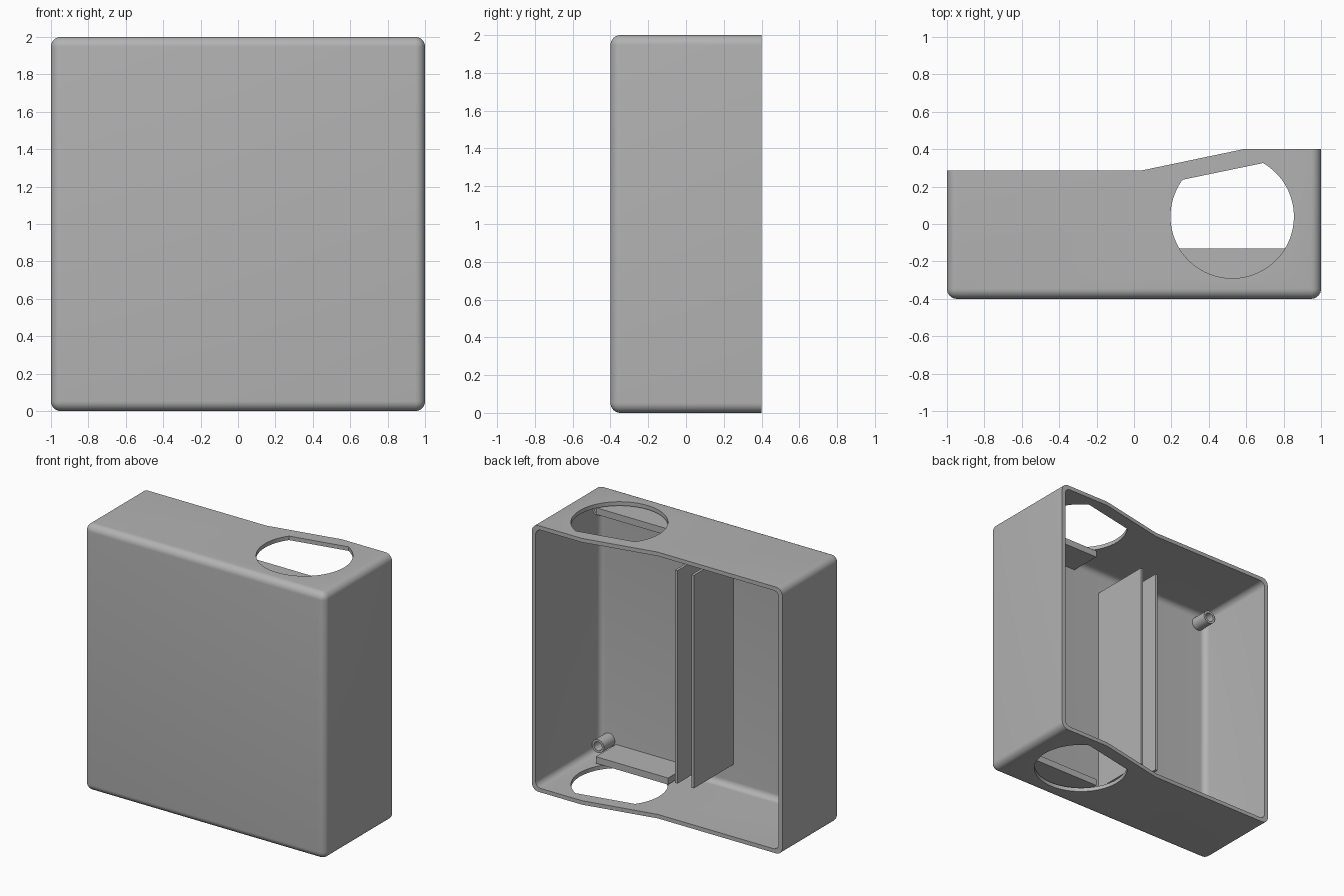
import bpy, bmesh, math
from mathutils import Matrix

cube = bpy.data.objects.get("Cube")
if cube:
    bpy.data.objects.remove(cube, do_unlink=True)

grey = bpy.data.materials.new("plain grey")
grey.use_nodes = True
grey.diffuse_color = (0.45, 0.45, 0.45, 1)
grey.node_tree.nodes["Principled BSDF"].inputs["Base Color"].default_value = (0.45, 0.45, 0.45, 1)

FRONT, WALL, ROUND = -0.4, 0.03, 0.053


def finish(bm, name, smooth=False):
    bmesh.ops.recalc_face_normals(bm, faces=bm.faces)
    mesh = bpy.data.meshes.new(name)
    bm.to_mesh(mesh)
    bm.free()
    mesh.materials.append(grey)
    obj = bpy.data.objects.new(name, mesh)
    bpy.context.collection.objects.link(obj)
    if smooth:
        smooth_sharp(obj)
    return obj


def smooth_sharp(obj):
    bpy.ops.object.select_all(action='DESELECT')
    obj.select_set(True)
    bpy.context.view_layer.objects.active = obj
    bpy.ops.object.shade_smooth_by_angle(angle=math.radians(30))


def prism(points, z0, z1):
    """Extrude an xy outline upwards."""
    bm = bmesh.new()
    face = bm.faces.new([bm.verts.new((x, y, z0)) for x, y in points])
    top = bmesh.ops.extrude_face_region(bm, geom=[face])["geom"]
    verts = [v for v in top if isinstance(v, bmesh.types.BMVert)]
    bmesh.ops.translate(bm, vec=(0, 0, z1 - z0), verts=verts)
    return bm


def round_front(bm, front, radius):
    """Round the front edges and the four edges running back from them."""
    edges = [e for e in bm.edges if any(abs(v.co.y - front) < 1e-4 for v in e.verts)]
    bmesh.ops.bevel(bm, geom=edges, offset=radius, segments=8, profile=0.5, affect='EDGES')


def box(name, x0, x1, y0, y1, z0, z1):
    return finish(prism([(x0, y0), (x1, y0), (x1, y1), (x0, y1)], z0, z1), name)


def cut(target, cutter):
    mod = target.modifiers.new("cut", 'BOOLEAN')
    mod.operation, mod.solver, mod.object = 'DIFFERENCE', 'EXACT', cutter
    bpy.ops.object.select_all(action='DESELECT')
    target.select_set(True)
    bpy.context.view_layer.objects.active = target
    bpy.ops.object.modifier_apply(modifier=mod.name)
    bpy.data.objects.remove(cutter, do_unlink=True)


# Open-backed shell with a stepped, sloping back edge
outer = prism([(-1, FRONT), (1, FRONT), (1, 0.4), (0.585, 0.4), (0.035, 0.285), (-1, 0.285)], 0, 2)
round_front(outer, FRONT, ROUND)
shell = finish(outer, "shell")

# Hollow interior
a, y0 = 1 - WALL, FRONT + WALL
inner = prism([(-a, y0), (a, y0), (a, 0.8), (-a, 0.8)], WALL, 2 - WALL)
round_front(inner, y0, 0.045)
cut(shell, finish(inner, "hollow_cutter"))

# Round opening with a flat side, through the top and bottom
start, end = math.radians(143.4), math.radians(420)
arc = [start + (end - start) * i / 72 for i in range(73)]
opening = [(0.525 + 0.33 * math.cos(t), 0.04 + 0.33 * math.sin(t)) for t in arc]
cut(shell, finish(prism(opening, -0.2, 2.2), "opening_cutter"))
smooth_sharp(shell)

# Two upright dividers
for name, x in (("left_divider", 0.01), ("right_divider", -0.125)):
    box(name, x - 0.01, x + 0.01, y0 - 0.01, 0.1, 0.2, 1.8)

# Ledges beside the openings
for name, z in (("lower_ledge", 0.04), ("upper_ledge", 1.91)):
    box(name, 0.24, 0.84, y0 - 0.01, -0.13, z, z + 0.05)


# Hollow screw posts in the corners
def post(name, x, z, r=0.05, bore=0.033, length=0.135, n=32):
    bm = bmesh.new()
    profile = [(r, 0), (r, length), (bore, length), (bore, 0)]
    verts = [bm.verts.new((px, 0, pz)) for px, pz in profile]
    edges = [bm.edges.new(pair) for pair in zip(verts, verts[1:])]
    bmesh.ops.spin(bm, geom=verts + edges, cent=(0, 0, 0), axis=(0, 0, 1),
                   angle=math.tau, steps=n, use_duplicate=False)
    bmesh.ops.remove_doubles(bm, verts=bm.verts, dist=1e-4)
    turn = Matrix.Rotation(-math.pi / 2, 4, 'X')
    bmesh.ops.transform(bm, matrix=Matrix.Translation((x, y0 - 0.005, z)) @ turn, verts=bm.verts)
    finish(bm, name, smooth=True)


for side, x in (("left", 0.9), ("right", -0.9)):
    for level, z in (("lower", 0.11), ("upper", 1.89)):
        post(f"{level}_{side}_post", x, z)
